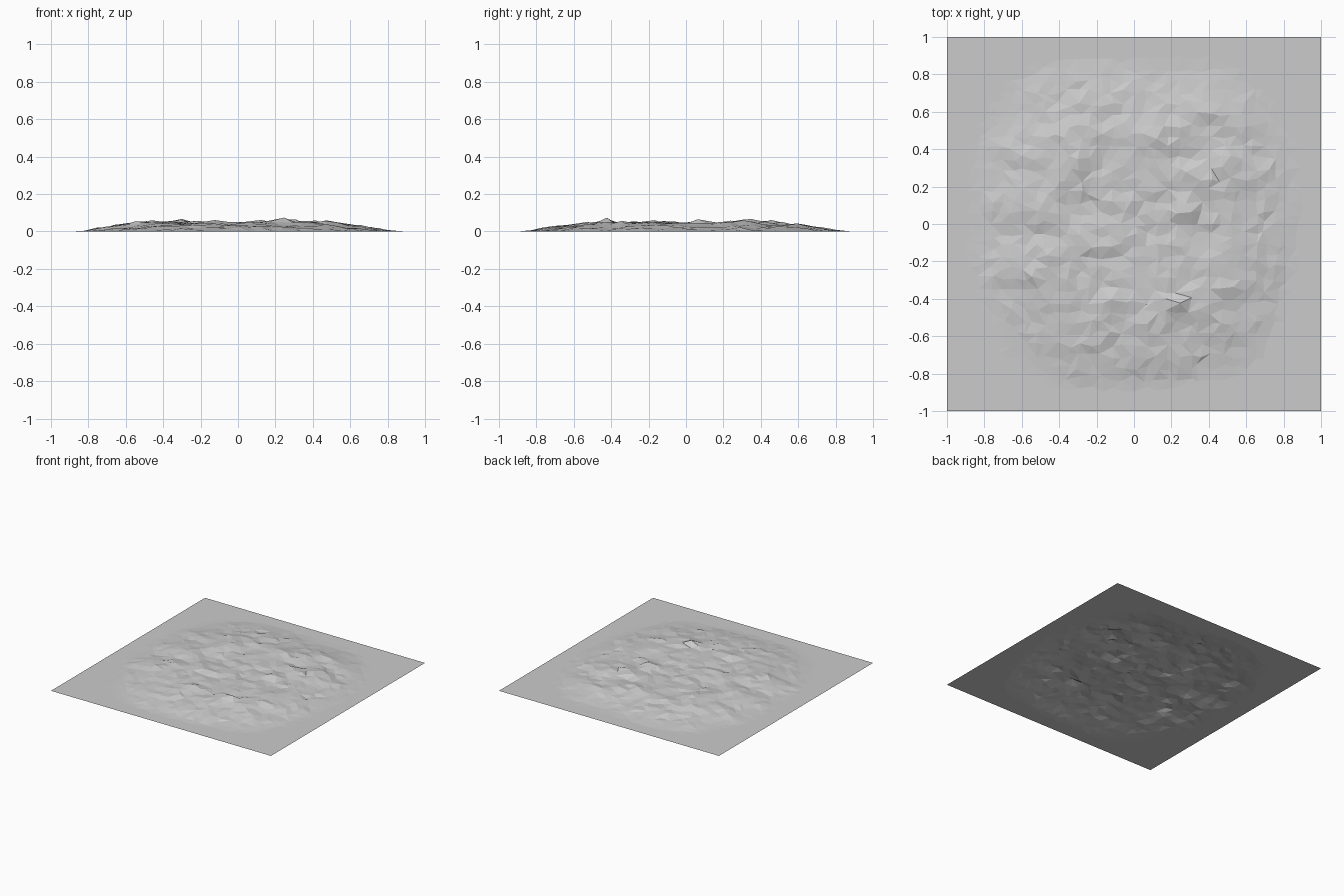
import bpy
import bmesh
import random
from mathutils import Vector, noise

random.seed(4)
if "Cube" in bpy.data.objects:
    bpy.data.objects.remove(bpy.data.objects["Cube"], do_unlink=True)

# Single stone colour
stone = bpy.data.materials.new("grey_stone")
stone.use_nodes = True
grey = (0.6, 0.6, 0.6, 1)
stone.diffuse_color = grey
stone.node_tree.nodes["Principled BSDF"].inputs["Base Color"].default_value = grey

# Main outcrops: x, y, extra height
OUTCROPS = [
    (0.28, 0.08, 0.03), (0.25, -0.42, 0.02), (-0.1, -0.41, 0.02),
    (-0.46, -0.14, 0.02), (0.42, -0.2, 0.018), (0.12, 0.46, 0.02),
    (-0.3, 0.33, 0.02), (0.38, 0.6, 0.018), (0.5, 0.36, 0.018),
    (-0.25, 0.68, 0.015), (-0.62, 0.37, 0.018), (-0.55, -0.27, 0.015),
    (0.52, -0.36, 0.015), (0.0, -0.67, 0.01), (-0.4, 0.2, 0.015),
]


def smooth(t):
    t = max(0.0, min(1.0, t))
    return t * t * (3 - 2 * t)


def height(x, y):
    """Rocky height inside a rounded square, fading to the flat border."""
    reach = (abs(x / 0.85) ** 3 + abs(y / 0.86) ** 3) ** (1 / 3)
    reach += 0.05 * noise.noise(Vector((x * 3, y * 3, 5)))
    fade = max(0.0, min(1.0, (1 - reach) / 0.38))
    if fade == 0:
        return 0.0
    z = 0.043 + 0.016 * noise.noise(Vector((x * 4, y * 6, 1)))
    z += 0.011 * noise.noise(Vector((x * 9, y * 13, 2)))
    for px, py, h in OUTCROPS:
        d = Vector(((x - px) / 0.14, (y - py) / 0.1)).length
        z += h * (smooth(1 - d) - 0.15 * smooth(1 - d / 2))
    return max(0.0, min(0.08, z * fade))


# Rock field: jittered grid with irregular triangles
bm = bmesh.new()
bmesh.ops.create_grid(bm, x_segments=34, y_segments=34, size=1)
for v in bm.verts:
    x, y = v.co.xy
    if max(abs(x), abs(y)) < 0.93:
        x += random.uniform(-0.018, 0.018)
        y += random.uniform(-0.018, 0.018)
    z = height(x, y)
    if z > 0.01:
        z = min(0.08, z + random.uniform(-0.005, 0.005))
    v.co = (x, y, z)
bmesh.ops.triangulate(bm, faces=bm.faces[:], quad_method="SHORT_EDGE")

# Merge the flat border into large faces
bmesh.ops.dissolve_limit(bm, angle_limit=0.002, verts=bm.verts[:], edges=bm.edges[:])
bmesh.ops.triangulate(bm, faces=bm.faces[:])
bmesh.ops.recalc_face_normals(bm, faces=bm.faces[:])
if sum(f.normal.z for f in bm.faces) < 0:
    bmesh.ops.reverse_faces(bm, faces=bm.faces[:])

mesh = bpy.data.meshes.new("rocky_ground")
bm.to_mesh(mesh)
bm.free()
mesh.materials.append(stone)
ground = bpy.data.objects.new("rocky_ground", mesh)
bpy.context.collection.objects.link(ground)
